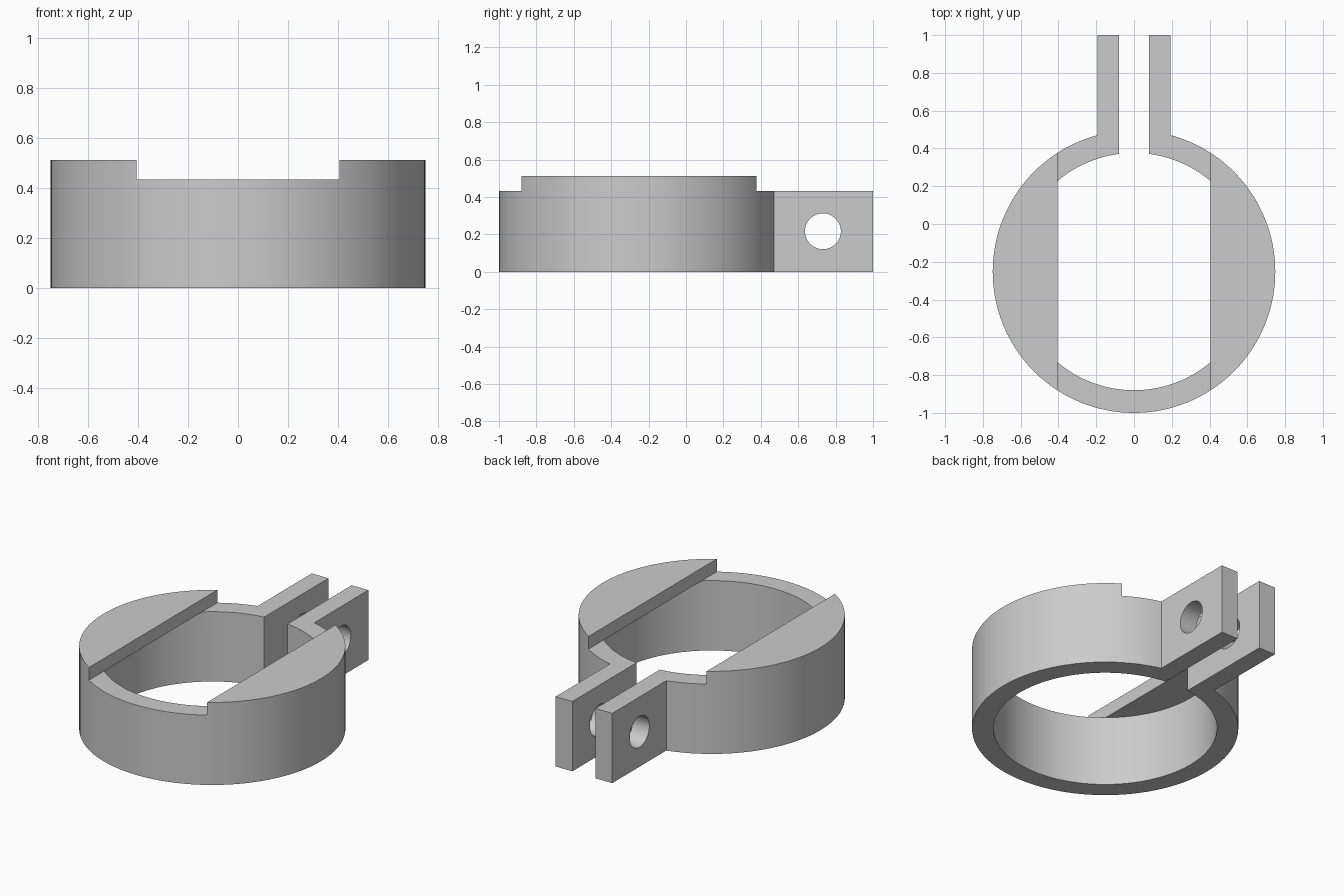
import bpy
import bmesh
from math import pi, radians
from mathutils import Matrix, Vector

if "Cube" in bpy.data.objects:
    bpy.data.objects.remove(bpy.data.objects["Cube"], do_unlink=True)

CENTRE_Y = -0.252
OUTER, INNER = 0.748, 0.628
RIM, TOP = 0.433, 0.512      # height of the band and of the raised ledges
LEDGE_X = 0.405              # inner edge of the ledges
GAP_X, LUG_X = 0.08, 0.194   # inner and outer faces of the clamp lugs

grey = bpy.data.materials.new("light grey")
grey.use_nodes = True
grey.diffuse_color = (0.6, 0.6, 0.6, 1)
grey.node_tree.nodes["Principled BSDF"].inputs["Base Color"].default_value = grey.diffuse_color


def finish(bm, name):
    mesh = bpy.data.meshes.new(name)
    bm.to_mesh(mesh)
    bm.free()
    mesh.materials.append(grey)
    obj = bpy.data.objects.new(name, mesh)
    bpy.context.scene.collection.objects.link(obj)
    return obj


def box(name, low, high):
    low, high = Vector(low), Vector(high)
    bm = bmesh.new()
    bmesh.ops.create_cube(bm, size=1, matrix=Matrix.Translation((low + high) / 2)
                          @ Matrix.Diagonal((high - low).to_4d()))
    return finish(bm, name)


def cylinder(name, radius, depth, centre, sides, turn=Matrix()):
    bm = bmesh.new()
    bmesh.ops.create_cone(bm, cap_ends=True, segments=sides, radius1=radius,
                          radius2=radius, depth=depth,
                          matrix=Matrix.Translation(centre) @ turn)
    return finish(bm, name)


def combine(target, tool, operation):
    mod = target.modifiers.new(tool.name, 'BOOLEAN')
    mod.operation, mod.solver, mod.object = operation, 'EXACT', tool
    bpy.context.view_layer.update()
    graph = bpy.context.evaluated_depsgraph_get()
    mesh = bpy.data.meshes.new_from_object(target.evaluated_get(graph))
    target.modifiers.clear()
    target.data = mesh
    bpy.data.objects.remove(tool, do_unlink=True)


# Solid disc with a block for the lugs
clamp = cylinder("clamp_ring", OUTER, TOP, (0, CENTRE_Y, TOP / 2), 128)
combine(clamp, box("lug_block", (-LUG_X, 0, 0), (LUG_X, 1, RIM)), 'UNION')

# Bore below the ledges, then the wide channel between them
bore = cylinder("bore", INNER, RIM + 1, (0, CENTRE_Y, (RIM - 1) / 2), 128)
combine(clamp, bore, 'DIFFERENCE')
combine(clamp, box("channel", (-LEDGE_X, -2, RIM), (LEDGE_X, 2, 1)), 'DIFFERENCE')

# Clamping gap and the bolt hole across both lugs
combine(clamp, box("gap", (-GAP_X, 0, -1), (GAP_X, 2, 1)), 'DIFFERENCE')
hole = cylinder("bolt_hole", 0.096, 1, (0, 0.732, RIM / 2), 48,
                Matrix.Rotation(pi / 2, 4, 'Y'))
combine(clamp, hole, 'DIFFERENCE')

# Smooth curved walls, sharp edges
bpy.ops.object.select_all(action='DESELECT')
clamp.select_set(True)
bpy.context.view_layer.objects.active = clamp
bpy.ops.object.shade_smooth_by_angle(angle=radians(25))
